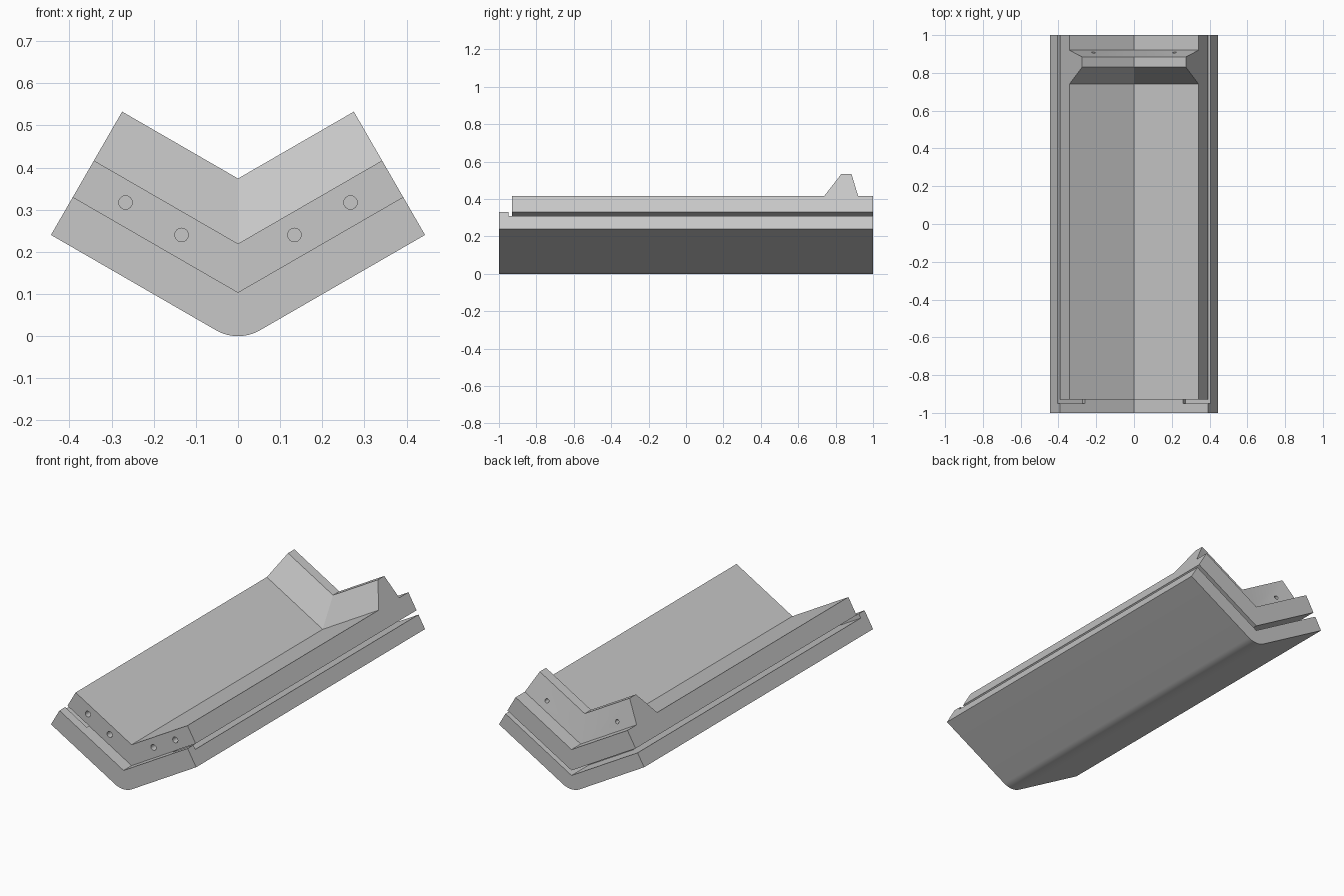
import bpy, bmesh, math
from mathutils import Matrix, Vector

if "Cube" in bpy.data.objects:
    bpy.data.objects.remove(bpy.data.objects["Cube"], do_unlink=True)

SLOPE = math.radians(30)
C, S, T = math.cos(SLOPE), math.sin(SLOPE), math.tan(SLOPE)
EDGE_X, EDGE_Z = 0.444, 0.24          # lower outer corner of each arm
APEX = EDGE_Z - EDGE_X * T            # where the two undersides would meet

grey = bpy.data.materials.new("plain grey")
grey.use_nodes = True
colour = (0.57, 0.57, 0.57, 1)
grey.diffuse_color = colour
grey.node_tree.nodes["Principled BSDF"].inputs["Base Color"].default_value = colour


def corner(t, inset):
    """Arm end at thickness t, moved inwards along the arm."""
    return EDGE_X - C * inset - S * t, EDGE_Z - S * inset + C * t


def vee(low, high, inset=0.0, radius=0.0):
    """V-shaped section between two thickness levels, optionally rounded below."""
    xl, zl = corner(low, inset)
    xh, zh = corner(high, inset)
    z_low = APEX + low / C
    if radius:
        zc = z_low + radius / C
        steps = 12
        angles = [SLOPE - 2 * SLOPE * i / steps for i in range(steps + 1)]
        under = [(radius * math.sin(a), zc - radius * math.cos(a)) for a in angles]
    else:
        under = [(0, z_low)]
    return [(xh, zh), (xl, zl)] + under + [(-xl, zl), (-xh, zh), (0, APEX + high / C)]


def finish(name, bm):
    bmesh.ops.recalc_face_normals(bm, faces=bm.faces[:])
    mesh = bpy.data.meshes.new(name)
    bm.to_mesh(mesh)
    bm.free()
    mesh.materials.append(grey)
    obj = bpy.data.objects.new(name, mesh)
    bpy.context.scene.collection.objects.link(obj)
    return obj


def loft(name, stations):
    """Skin a run of sections placed along y."""
    bm = bmesh.new()
    rings = [[bm.verts.new((x, y, z)) for x, z in pts] for y, pts in stations]
    for a, b in zip(rings, rings[1:]):
        for i in range(len(a)):
            j = (i + 1) % len(a)
            bm.faces.new((a[i], a[j], b[j], b[i]))
    bm.faces.new(rings[0])
    bm.faces.new(rings[-1])
    return finish(name, bm)


def combine(obj, other, operation):
    mod = obj.modifiers.new(operation.lower(), "BOOLEAN")
    mod.operation, mod.solver, mod.object = operation, "EXACT", other
    bpy.context.view_layer.objects.active = obj
    bpy.ops.object.modifier_apply(modifier=mod.name)
    bpy.data.objects.remove(other, do_unlink=True)


def smooth(obj):
    bpy.ops.object.select_all(action="DESELECT")
    obj.select_set(True)
    bpy.context.view_layer.objects.active = obj
    bpy.ops.object.shade_smooth_by_angle(angle=SLOPE * 0.9)


GAP_LOW, GAP_HIGH, TOP, CREST = 0.08, 0.104, 0.204, 0.338

# Lower plate with rounded keel and raised front lip
lower = loft("lower_plate", [(y, vee(0, GAP_LOW, radius=0.104)) for y in (-1, 1)])
lip = loft("front_lip", [(y, vee(GAP_LOW, GAP_HIGH)) for y in (-1, -0.95)])
combine(lower, lip, "UNION")

# Spacer that leaves an open slot along the sides and back
spacer = loft("spacer", [(y, vee(GAP_LOW, GAP_HIGH, inset=0.152)) for y in (-0.95, 0.85)])

# Upper plate with the stop ridge near the back
heights = [(-0.93, TOP), (0.74, TOP), (0.83, CREST), (0.885, CREST), (0.92, TOP), (1, TOP)]
upper = loft("upper_plate", [(y, vee(GAP_HIGH, h)) for y, h in heights])

# Drilled holes: four in the front end, two in the back of the ridge
bm = bmesh.new()
holes = [(0.267, -0.93, 0.317, 0.016), (0.134, -0.93, 0.24, 0.016),
         (0.215, 0.91, 0.396, 0.011)]
for x, y, z, r in holes:
    for side in (1, -1):
        place = Matrix.Translation(Vector((side * x, y, z))) @ Matrix.Rotation(math.pi / 2, 4, "X")
        depth = 0.2 if y < 0 else 0.08
        bmesh.ops.create_cone(bm, cap_ends=True, segments=24, radius1=r, radius2=r,
                              depth=depth, matrix=place)
drills = finish("hole_cutter", bm)
drills.hide_render = True
combine(upper, drills, "DIFFERENCE")

for part in (lower, spacer, upper):
    smooth(part)
